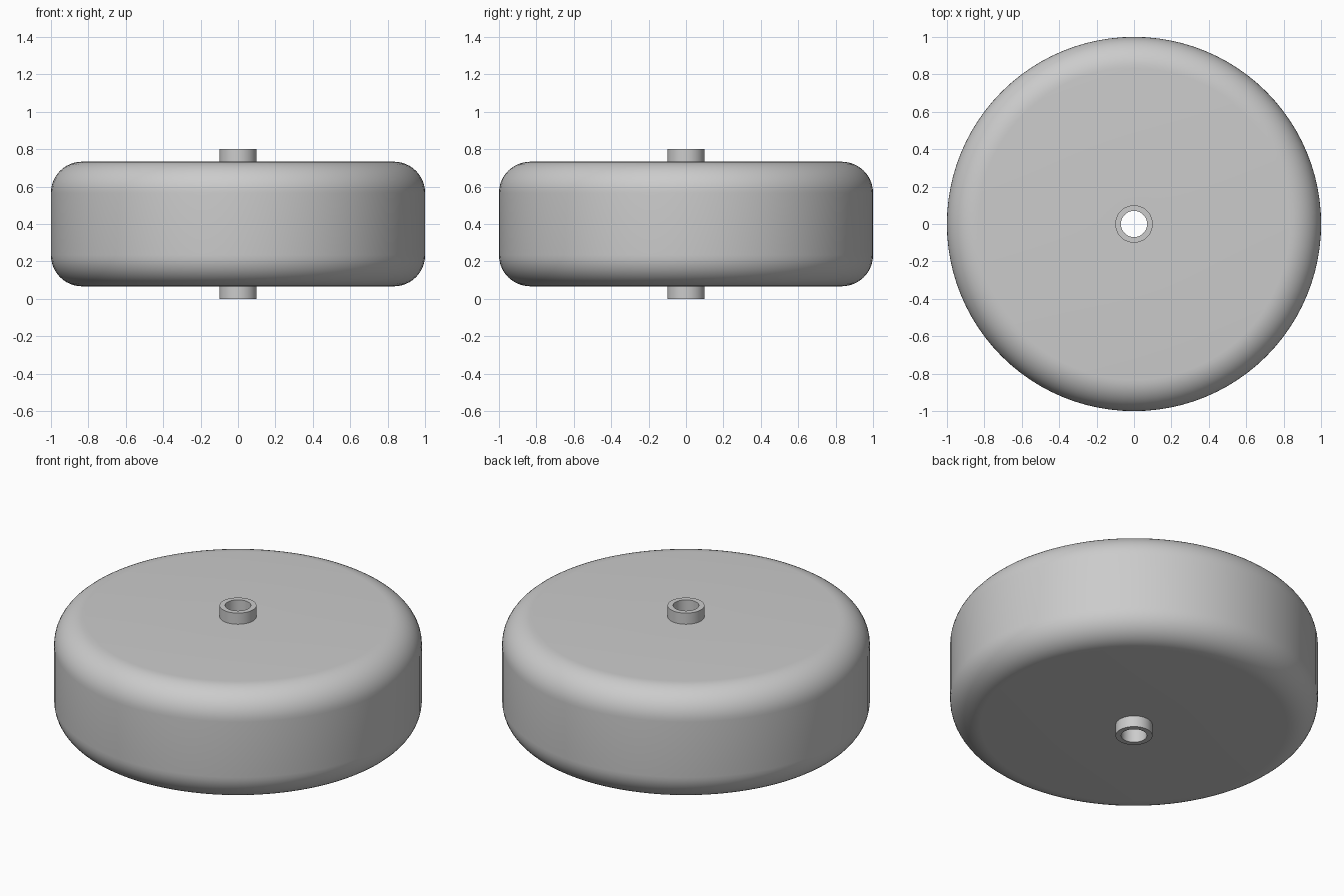
import bpy
import bmesh
from math import pi, sin, cos

if "Cube" in bpy.data.objects:
    bpy.data.objects.remove(bpy.data.objects["Cube"], do_unlink=True)

HEIGHT, RADIUS = 0.8, 1.0          # overall size
HUB, BORE = 0.1, 0.07              # hub sleeve and axle hole radii
LOW, FILLET = 0.067, 0.167         # disc underside and rounded edge
SIDES, STEPS = 96, 12

grey = bpy.data.materials.new("light grey")
grey.use_nodes = True
grey.diffuse_color = (0.6, 0.6, 0.6, 1)
grey.node_tree.nodes["Principled BSDF"].inputs["Base Color"].default_value = (0.6, 0.6, 0.6, 1)

# Lower half of the cross-section, then its mirror for the upper half
lower = [(BORE, 0), (HUB, 0), (HUB, LOW)]
for i in range(STEPS + 1):
    a = pi / 2 * i / STEPS
    lower.append((RADIUS - FILLET + FILLET * sin(a), LOW + FILLET - FILLET * cos(a)))
profile = lower + [(r, HEIGHT - z) for r, z in reversed(lower)]

# Wheel with hub sleeve and axle hole, turned around z
bm = bmesh.new()
rings = []
for k in range(SIDES):
    t = 2 * pi * k / SIDES
    rings.append([bm.verts.new((r * cos(t), r * sin(t), z)) for r, z in profile])
for k, ring in enumerate(rings):
    following = rings[(k + 1) % SIDES]
    for j in range(len(profile)):
        n = (j + 1) % len(profile)
        bm.faces.new((ring[j], following[j], following[n], ring[n]))
bmesh.ops.recalc_face_normals(bm, faces=bm.faces)

mesh = bpy.data.meshes.new("wheel")
bm.to_mesh(mesh)
bm.free()
mesh.materials.append(grey)
wheel = bpy.data.objects.new("wheel", mesh)
bpy.context.collection.objects.link(wheel)

bpy.ops.object.select_all(action="DESELECT")
wheel.select_set(True)
bpy.context.view_layer.objects.active = wheel
bpy.ops.object.shade_smooth_by_angle()
